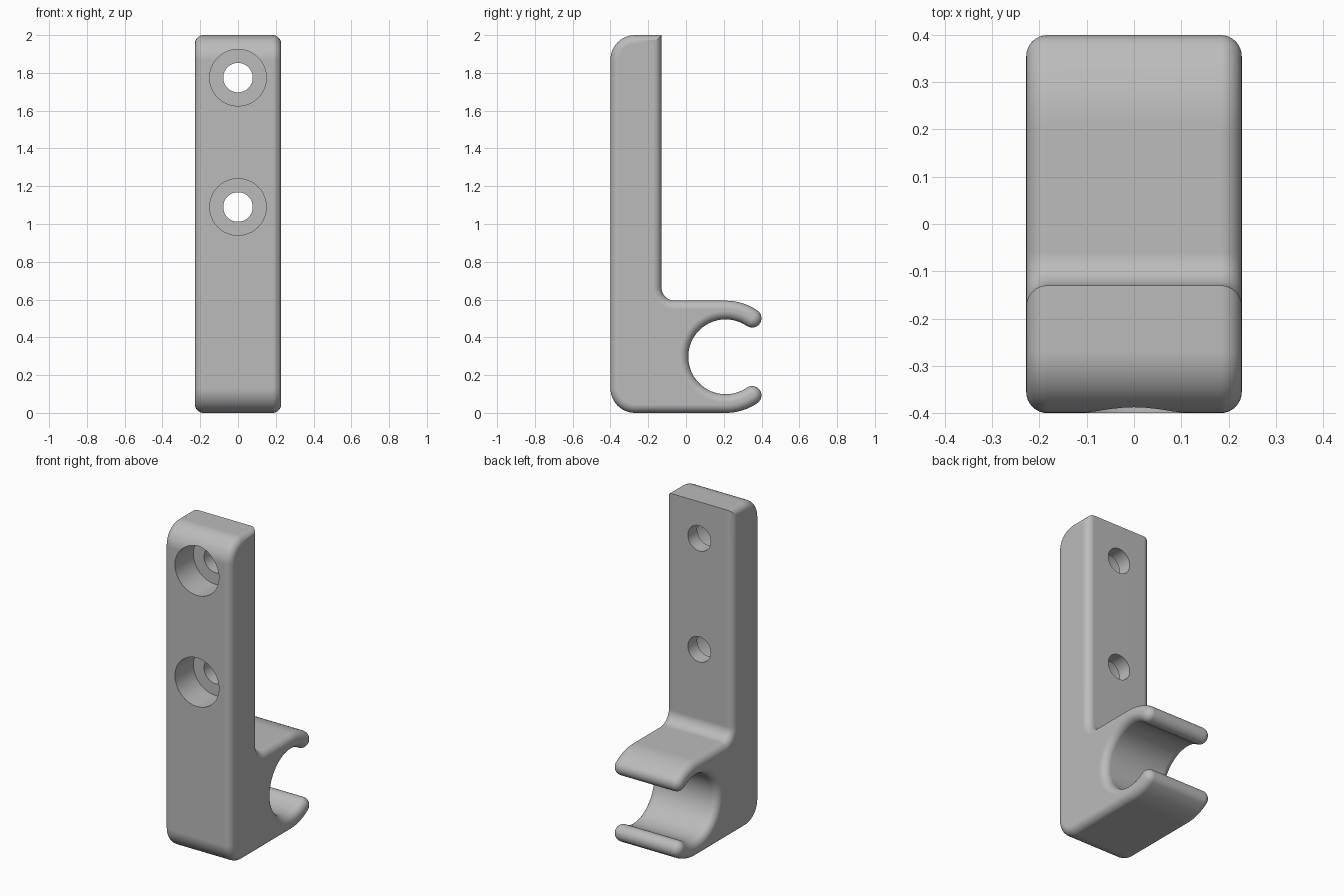
import bpy, bmesh
from math import sin, cos, pi, radians

cube = bpy.data.objects.get("Cube")
if cube:
    bpy.data.objects.remove(cube, do_unlink=True)

HALF_WIDTH, ROUND = 0.228, 0.045         # half width, side edge radius
FRONT, BACK, TOP = -0.40, -0.13, 2.0     # upright plate
CORNER, FILLET = 0.13, 0.07              # front corners, inside corner
CY, CZ, OUTER, INNER = 0.21, 0.297, 0.297, 0.198   # clip ring
MOUTH = 55.5                             # half opening angle of the clip
MID, TIP = (OUTER + INNER) / 2, (OUTER - INNER) / 2

grey = bpy.data.materials.new("Light grey")
grey.use_nodes = True
colour = (0.5, 0.5, 0.5, 1)
grey.diffuse_color = colour
grey.node_tree.nodes["Principled BSDF"].inputs["Base Color"].default_value = colour


def arc(y, z, r, start, end, n):
    angles = [radians(start + (end - start) * i / n) for i in range(n + 1)]
    return [(y + r * cos(a), z + r * sin(a)) for a in angles]


def profile(d):
    """Side outline of the holder, shrunk inward by d."""
    ty, tz = MID * cos(radians(MOUTH)), MID * sin(radians(MOUTH))
    pts = arc(FRONT + CORNER, CORNER, CORNER - d, 180, 270, 12)
    pts += arc(CY, CZ, OUTER - d, 270, 360 - MOUTH, 10)
    pts += arc(CY + ty, CZ - tz, TIP - d, -MOUTH, 180 - MOUTH, 14)[1:]
    pts += arc(CY, CZ, INNER + d, 360 - MOUTH, MOUTH, 48)[1:]
    pts += arc(CY + ty, CZ + tz, TIP - d, 180 + MOUTH, 360 + MOUTH, 14)[1:]
    pts += arc(CY, CZ, OUTER - d, MOUTH, 90, 10)[1:]
    pts += arc(BACK + FILLET, 2 * CZ + FILLET, FILLET + d, 270, 180, 10)
    pts.append((BACK - d, TOP - d))
    pts += arc(FRONT + CORNER, TOP - CORNER, CORNER - d, 90, 180, 12)
    return pts


# Holder body: outline lofted across the width with rounded side edges
bm = bmesh.new()
steps = [i * pi / 16 for i in range(9)]
slices = [(HALF_WIDTH - ROUND + ROUND * sin(a), ROUND * (1 - cos(a))) for a in steps]
slices = [(-x, d) for x, d in reversed(slices)] + slices
rings = [[bm.verts.new((x, y, z)) for y, z in profile(d)] for x, d in slices]
for a, b in zip(rings, rings[1:]):
    for i in range(len(a)):
        bm.faces.new((a[i - 1], a[i], b[i], b[i - 1]))
bm.faces.new(rings[0])
bm.faces.new(rings[-1])
bmesh.ops.recalc_face_normals(bm, faces=bm.faces)
mesh = bpy.data.meshes.new("clip_holder")
bm.to_mesh(mesh)
bm.free()
holder = bpy.data.objects.new("clip_holder", mesh)
bpy.context.collection.objects.link(holder)
mesh.materials.append(grey)


def drill(z, radius, y0, y1):
    """Cut a round hole along y."""
    bpy.ops.mesh.primitive_cylinder_add(vertices=64, radius=radius, depth=y1 - y0,
                                        location=(0, (y0 + y1) / 2, z),
                                        rotation=(pi / 2, 0, 0))
    cutter = bpy.context.object
    cutter.name = "hole_cutter"
    cutter.hide_render = True
    cutter.data.materials.append(grey)
    bpy.context.view_layer.objects.active = holder
    mod = holder.modifiers.new("hole", 'BOOLEAN')
    mod.operation, mod.solver, mod.object = 'DIFFERENCE', 'EXACT', cutter
    bpy.ops.object.modifier_apply(modifier=mod.name)
    bpy.data.objects.remove(cutter, do_unlink=True)


# Counterbored screw holes
for z in (1.775, 1.09):
    drill(z, 0.15, FRONT - 0.1, FRONT + 0.18)
    drill(z, 0.078, FRONT - 0.1, BACK + 0.1)

# Smooth shading with crisp hole rims and back top edge
bpy.ops.object.select_all(action='DESELECT')
holder.select_set(True)
bpy.context.view_layer.objects.active = holder
bpy.ops.object.shade_smooth_by_angle(angle=radians(30))
normals = holder.modifiers.new("flat_face_normals", 'WEIGHTED_NORMAL')
normals.keep_sharp = True
